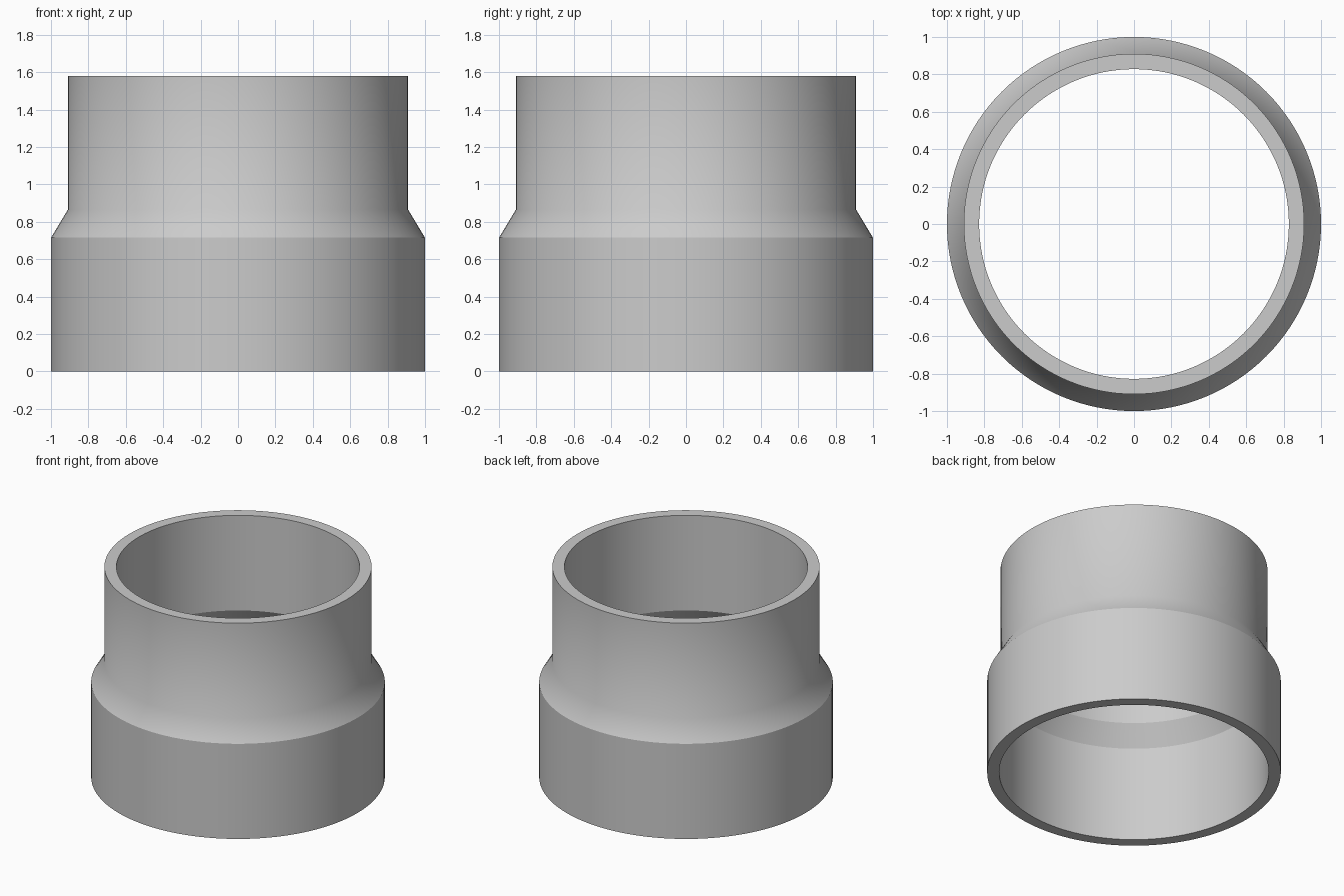
import bpy
import bmesh
from math import cos, sin, pi

SEGMENTS = 128

if "Cube" in bpy.data.objects:
    bpy.data.objects.remove(bpy.data.objects["Cube"])

# Plain grey plastic
grey = bpy.data.materials.new("plain_grey")
grey.use_nodes = True
colour = (0.6, 0.6, 0.6, 1)
grey.diffuse_color = colour
grey.node_tree.nodes["Principled BSDF"].inputs["Base Color"].default_value = colour

# Closed wall profile: radius, height, whether the ring is a sharp edge
profile = [
    (1.0, 0.0, True),
    (1.0, 0.715, True),
    (0.91, 0.865, False),
    (0.91, 1.58, True),
    (0.828, 1.58, True),
    (0.828, 0.865, True),
    (0.918, 0.715, True),
    (0.918, 0.0, True),
]


def ring(bm, radius, height):
    angles = [2 * pi * i / SEGMENTS for i in range(SEGMENTS)]
    return [bm.verts.new((radius * cos(a), radius * sin(a), height)) for a in angles]


# Hollow stepped sleeve, lathed from the profile
bm = bmesh.new()
rings = [ring(bm, r, z) for r, z, _ in profile]
for k, lower in enumerate(rings):
    upper = rings[(k + 1) % len(rings)]
    for i in range(SEGMENTS):
        j = (i + 1) % SEGMENTS
        face = bm.faces.new((lower[i], lower[j], upper[j], upper[i]))
        face.smooth = True

# Crisp rims and shoulders
for (_, _, sharp), verts in zip(profile, rings):
    for i in range(SEGMENTS):
        edge = bm.edges.get((verts[i], verts[(i + 1) % SEGMENTS]))
        edge.smooth = not sharp
bmesh.ops.recalc_face_normals(bm, faces=bm.faces)

mesh = bpy.data.meshes.new("reducer_sleeve")
bm.to_mesh(mesh)
bm.free()
mesh.materials.append(grey)
sleeve = bpy.data.objects.new("reducer_sleeve", mesh)
bpy.context.collection.objects.link(sleeve)
